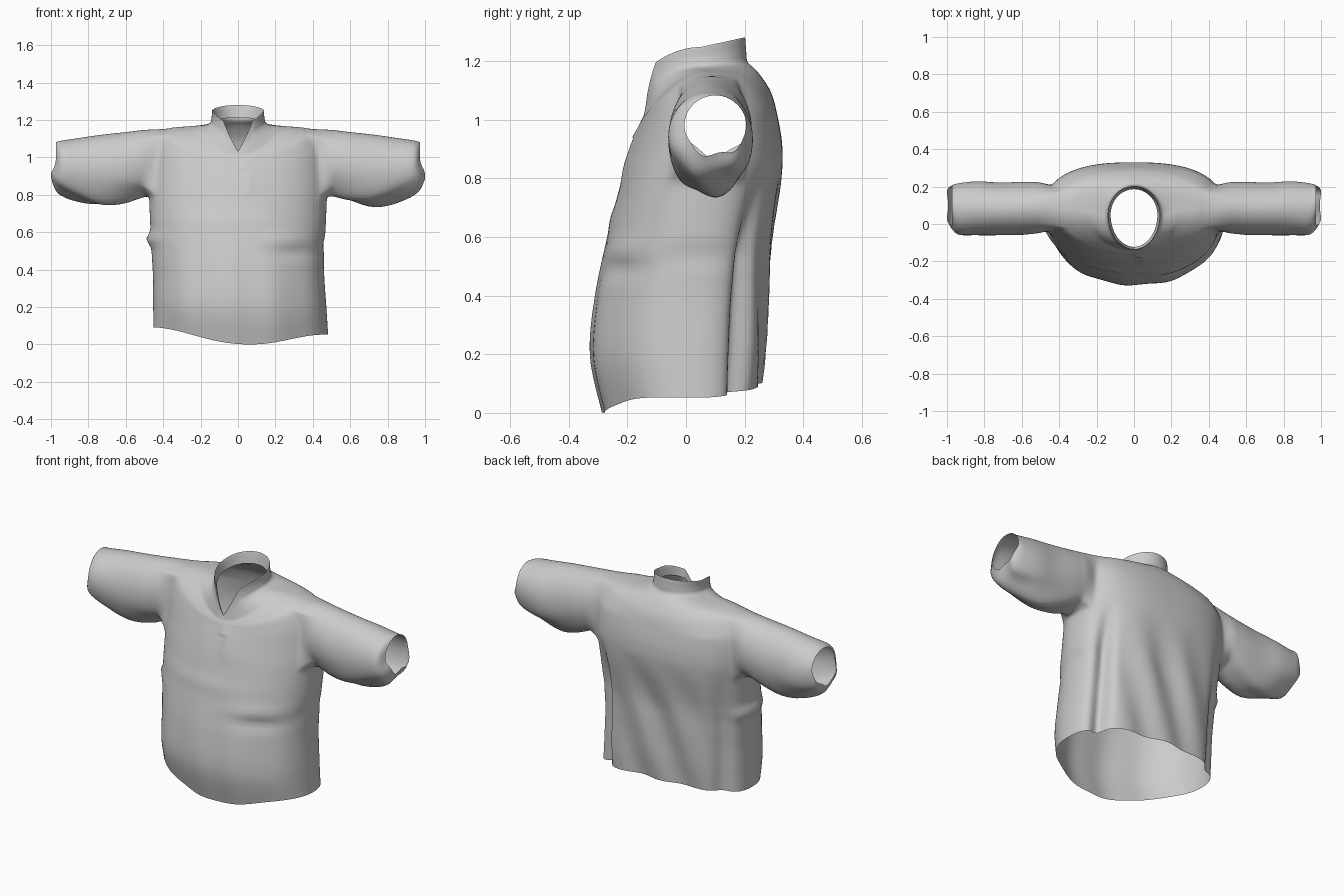
import bpy, bmesh
from math import sin, cos, pi, exp, atan2
from mathutils import Vector

if "Cube" in bpy.data.objects:
    bpy.data.objects.remove(bpy.data.objects["Cube"])

N, SUB = 144, 8            # points per ring, rings per profile step


def spline(rows, sub):
    """Smoothly interpolate a table of profile rows."""
    out = []
    for i in range(len(rows) - 1):
        p = [rows[max(0, min(len(rows) - 1, i + k))] for k in (-1, 0, 1, 2)]
        for s in range(sub):
            t = s / sub
            out.append([0.5 * (2 * b + (c - a) * t + (2 * a - 5 * b + 4 * c - d) * t * t
                               + (3 * b - a - 3 * c + d) * t ** 3) for a, b, c, d in zip(*p)])
    return out + [list(rows[-1])]


def clamp(v):
    return max(0, min(1, v))


def bump(v, mid, width):
    return exp(-((v - mid) / width) ** 2)


# Body profile: z front, side, back; y front, back, side; half width
BODY = [
    (.01, .08, .11, -.285, .262, .02, .467),
    (.20, .22, .24, -.325, .275, .02, .463),
    (.40, .40, .40, -.31, .285, .03, .458),
    (.60, .60, .60, -.27, .297, .04, .467),
    (.80, .80, .80, -.22, .325, .06, .475),
    (.90, .92, .92, -.19, .328, .08, .475),
    (.97, 1.05, 1.03, -.165, .31, .09, .465),
    (1, 1.14, 1.1, -.155, .29, .085, .43),
    (1.01, 1.165, 1.15, -.15, .26, .08, .36),
    (1.02, 1.175, 1.18, -.145, .235, .07, .25),
    (1.03, 1.185, 1.205, -.14, .21, .055, .16)]
# Collar: stands up from the neck, then turns inside
COLLAR = [
    (1.035, 1.215, 1.24, -.138, .205, .05, .142),
    (1.04, 1.255, 1.288, -.135, .2, .05, .139),
    (1.02, 1.2, 1.22, -.122, .186, .05, .125)]

# Sleeve profile: x, top, bottom, y front, y back
SLEEVE = [
    (.51, 1.155, .80, -.05, .225), (.60, 1.143, .77, -.058, .225),
    (.72, 1.13, .748, -.06, .222), (.84, 1.113, .77, -.06, .228),
    (.94, 1.098, .82, -.055, .217), (.972, 1.09, .885, -.005, .205)]


def body_point(row, j):
    zf, zs, zb, yf, yb, ys, hw = row
    a = 2 * pi * j / N
    s, c = sin(a), cos(a)
    box = .94 if c > 0 else .78
    e = box + (1 - box) * clamp((zs - 1.05) / .12)   # boxy body, round neck
    v = clamp((.25 - hw) / .11)                      # V shape only at the neck
    x = hw * abs(s) ** e * (1 if s >= 0 else -1)
    k = abs(c) ** e
    a0 = min(a, 2 * pi - a)
    w = c * c
    if c > 0:
        y = ys + (yf - ys) * k
        w = w ** (1 + 2 * clamp(1 - zs / .22))       # dipped front hem
        w = (1 - v) * w + v * (.35 * w + .65 * max(0, 1 - a0 / .6))
        z = zs + (zf - zs) * w
    else:
        y = ys + (yb - ys) * k
        z = zs + (zb - zs) * w ** (1 - .5 * v)
    # Cloth folds: front bulge, placket step, rear grooves, diagonal back pleats
    if c > 0:
        y += .014 * bump(x, .30, .14) * bump(z, .50, .035)
        y -= .010 * bump(x, .28, .14) * bump(z, .56, .04)
        y -= .006 * bump(z, .67, .035) * bump(x, -.1, .3)
        y += .004 * sin(26 * x) * clamp(2 - 3 * z)
        edge = .012 + .15 * (1.03 - z)
        if .78 < z < 1.0 and x > edge:
            y -= .01 * exp(-(x - edge) / .05) * clamp((z - .78) / .08) * clamp((1 - z) / .05)
    else:
        fade = clamp((.85 - z) / .3)
        y -= .014 * fade * (1 + sin(22 * x - 9 * z)) * bump(x, .02, .3)
        g = fade * (bump(x, .38, .035) + .5 * bump(x, -.38, .04))
        y -= .05 * g
        x *= 1 - .06 * g
    side = bump(abs(c), 0, .45)
    if x < 0:
        x -= .025 * side * bump(z, .57, .03)
    else:
        x -= .008 * bump(z, .54, .04) * side
    x += .018 * max(0, 1 - z / .45)
    z -= .055 * x * max(0, 1 - z / .35)
    return Vector((x, y, z))


bm = bmesh.new()
rows = spline(BODY + COLLAR, SUB)
grid = [[bm.verts.new(body_point(r, j)) for j in range(N)] for r in rows]

# Body and collar, leaving an armhole on each side
R0, R1, C0, C1 = 4 * SUB, 7 * SUB + 5, 26, 46
for i in range(len(grid) - 1):
    for j in range(N):
        m = min(j, N - 1 - j)
        if R0 <= i < R1 and C0 <= m < C1:
            continue
        k = (j + 1) % N
        bm.faces.new((grid[i][j], grid[i][k], grid[i + 1][k], grid[i + 1][j]))

# Sleeves grow out of the armhole edges
sections = spline(SLEEVE, 6)
path = [(R0, j) for j in range(C0, C1)] + [(i, C1) for i in range(R0, R1)]
path += [(R1, j) for j in range(C1, C0, -1)] + [(i, C0) for i in range(R1, R0, -1)]


def sleeve_point(sec, a, sx):
    x, top, bot, yf, yb = sec
    x += .028 * max(0, (x - .85) / .122) * bump(sin(a), -.75, .5)
    crease = .010 * sin(5 * a + 14 * x + sx) * max(0, -sin(a))
    return Vector((sx * x, (yf + yb) / 2 + (yb - yf) / 2 * cos(a),
                   (top + bot) / 2 + (top - bot) / 2 * sin(a) + crease))


for sx in (1, -1):
    loop = [grid[i][j if sx > 0 else N - j] for i, j in path]
    angles = [atan2((v.co.z - .98) / .18, (v.co.y - .085) / .14) for v in loop]
    rings = [loop]
    for t in (.25, .5, .75):
        rings.append([bm.verts.new(v.co.lerp(sleeve_point(sections[0], a, sx), t))
                      for v, a in zip(loop, angles)])
    for sec in sections:
        rings.append([bm.verts.new(sleeve_point(sec, a, sx)) for a in angles])
    for r, q in zip(rings, rings[1:]):
        for k in range(len(loop)):
            n = (k + 1) % len(loop)
            bm.faces.new((r[k], r[n], q[n], q[k]))

# Relax the cloth around the shoulder seams
seam = [v for v in bm.verts if .36 < abs(v.co.x) < .58 and v.co.z > .77]
for _ in range(4):
    bmesh.ops.smooth_vert(bm, verts=seam, factor=.5,
                          use_axis_x=True, use_axis_y=True, use_axis_z=True)
bmesh.ops.recalc_face_normals(bm, faces=bm.faces)

# Stand the lowest point of the hem on the ground
low = min(v.co.z for v in bm.verts)
bmesh.ops.translate(bm, verts=bm.verts, vec=(0, 0, -low))

mesh = bpy.data.meshes.new("shirt")
bm.to_mesh(mesh)
bm.free()
shirt = bpy.data.objects.new("shirt", mesh)
bpy.context.collection.objects.link(shirt)
bpy.context.view_layer.objects.active = shirt
shirt.select_set(True)
bpy.ops.object.shade_smooth_by_angle(angle=0.9)
